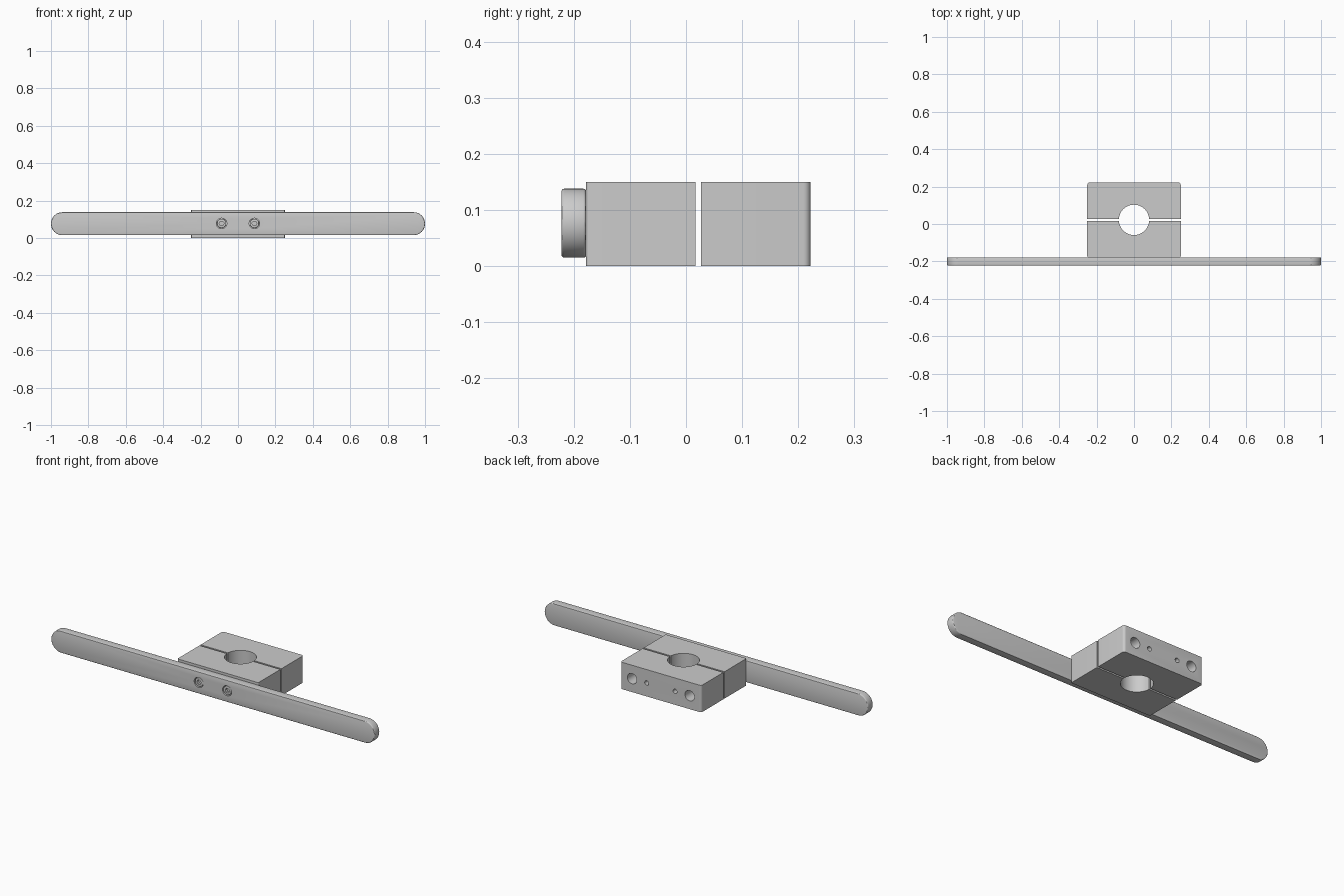
import bpy, bmesh, math

if "Cube" in bpy.data.objects:
    bpy.data.objects.remove(bpy.data.objects["Cube"])

def extrude(name, pts, lo, hi, axis='Z', bevel=0):
    """Extrude a 2D outline; axis Z uses (x,y), axis Y uses (x,z)."""
    bm = bmesh.new()
    to3 = (lambda p, h: (p[0], p[1], h)) if axis == 'Z' else (lambda p, h: (p[0], h, p[1]))
    rings = [[bm.verts.new(to3(p, h)) for p in pts] for h in (lo, hi)]
    caps = [bm.faces.new(r) for r in rings]
    n = len(pts)
    for i in range(n):
        j = (i + 1) % n
        bm.faces.new((rings[0][i], rings[0][j], rings[1][j], rings[1][i]))
    bmesh.ops.recalc_face_normals(bm, faces=bm.faces[:])
    if bevel:
        rim = list({e for f in caps for e in f.edges})
        bmesh.ops.bevel(bm, geom=rim, offset=bevel, segments=3, profile=0.5, affect='EDGES')
    me = bpy.data.meshes.new(name)
    bm.to_mesh(me)
    bm.free()
    ob = bpy.data.objects.new(name, me)
    bpy.context.collection.objects.link(ob)
    return ob

def arc(cx, cy, r, a0, a1, n):
    return [(cx + r * math.cos(math.radians(a0 + (a1 - a0) * i / n)),
             cy + r * math.sin(math.radians(a0 + (a1 - a0) * i / n))) for i in range(n + 1)]

def circle(cx, cy, r, n=32):
    return arc(cx, cy, r, 0, 360, n)[:-1]

def cut(ob, x, z, r, y0, y1, sides=32):
    c = extrude('hole_cutter', circle(x, z, r, sides), y0, y1, 'Y')
    m = ob.modifiers.new('hole', 'BOOLEAN')
    m.object, m.operation, m.solver = c, 'DIFFERENCE', 'EXACT'
    bpy.context.view_layer.objects.active = ob
    bpy.ops.object.modifier_apply(modifier=m.name)
    bpy.data.objects.remove(c, do_unlink=True)

def smooth(ob):
    bpy.ops.object.select_all(action='DESELECT')
    ob.select_set(True)
    bpy.context.view_layer.objects.active = ob
    bpy.ops.object.shade_smooth_by_angle(angle=math.radians(30))

CY, R, GAP, W, D, H = 0.022, 0.081, 0.005, 0.25, 0.2, 0.15
ZH = 0.0765

# Clamp halves with a half-bore each
def clamp_half(name, s, rc):
    a = math.degrees(math.asin(GAP / R))
    p = [(W, GAP)] + arc(W - rc, D - rc, rc, 0, 90, 6) + arc(-W + rc, D - rc, rc, 90, 180, 6)
    p += [(-W, GAP)] + arc(0, 0, R, 180 - a, a, 40)
    return extrude(name, [(x, CY + s * y) for x, y in p], 0, H)

back = clamp_half('clamp_back', 1, 0.013)
front = clamp_half('clamp_front', -1, 0.006)

# Rounded bar across the front
rb = 0.0615
outline = arc(1 - rb, ZH, rb, -90, 90, 24) + arc(-1 + rb, ZH, rb, 90, 270, 24)
bar = extrude('cross_bar', outline, -0.222, -0.178, 'Y', 0.005)

for s in (-1, 1):
    # Counterbored clamp holes and small bar holes
    cut(back, s * 0.178, 0.075, 0.029, 0.13, 0.3)
    cut(back, s * 0.178, 0.075, 0.017, 0.0, 0.2)
    cut(front, s * 0.178, 0.075, 0.015, -0.1, 0.1)
    cut(back, s * 0.0875, 0.075, 0.0125, 0.12, 0.3)
    # Screw seats in the bar
    cut(bar, s * 0.0875, 0.078, 0.028, -0.3, -0.192)
    # Socket head screw
    screw = extrude('bar_screw', circle(s * 0.0875, 0.078, 0.0245), -0.219, -0.190, 'Y', 0.002)
    cut(screw, s * 0.0875, 0.078, 0.0135, -0.3, -0.205, 6)
    smooth(screw)

for ob in (back, front, bar):
    smooth(ob)
